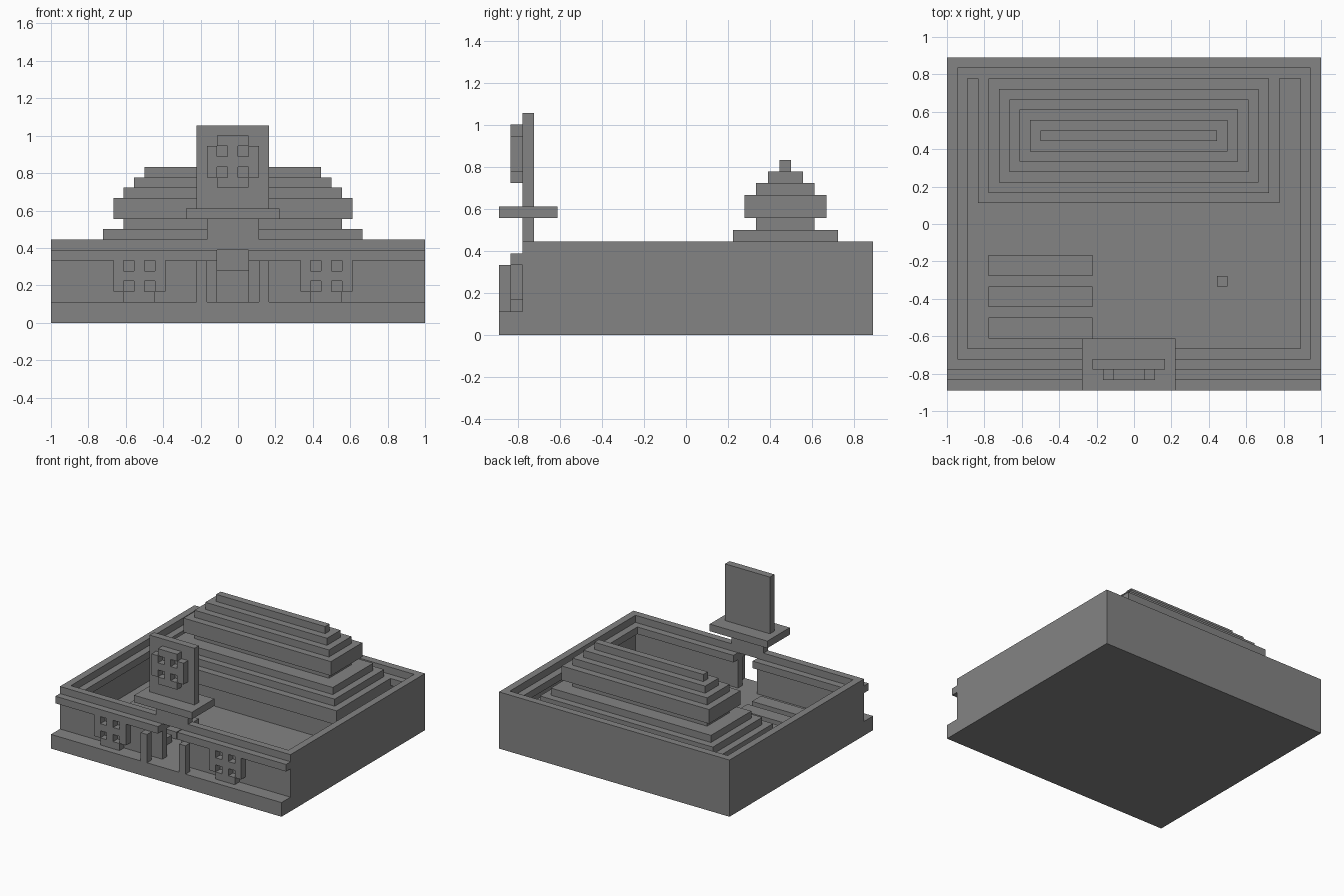
import bpy
import bmesh
from mathutils import Vector

cube = bpy.data.objects.get("Cube")
if cube:
    bpy.data.objects.remove(cube, do_unlink=True)

U = 1 / 18  # one block

stone = bpy.data.materials.new("stone_grey")
GREY = (0.23, 0.23, 0.23, 1)
stone.use_nodes = True
stone.diffuse_color = GREY
stone.node_tree.nodes["Principled BSDF"].inputs["Base Color"].default_value = GREY


def part(name, *boxes):
    """One object from boxes given as (x0, x1, y0, y1, z0, z1) in blocks."""
    bm = bmesh.new()
    for x0, x1, y0, y1, z0, z1 in boxes:
        verts = bmesh.ops.create_cube(bm, size=1)["verts"]
        size = Vector((x1 - x0, y1 - y0, z1 - z0))
        mid = Vector((x0 + x1, y0 + y1, z0 + z1)) / 2
        for v in verts:
            v.co = (v.co * size + mid) * U
    mesh = bpy.data.meshes.new(name)
    bm.to_mesh(mesh)
    bm.free()
    mesh.materials.append(stone)
    obj = bpy.data.objects.new(name, mesh)
    bpy.context.collection.objects.link(obj)


def lattice(name, x, z):
    """Round lattice with four square openings."""
    bars = []
    for i, inset in ((0, 1), (2, 0), (4, 1)):
        bars.append((x + inset, x + 5 - inset, -15, -14, z + i, z + i + 1))
        bars.append((x + i, x + i + 1, -15, -14, z + inset, z + 5 - inset))
    part(name, *bars)


# Ground slab and enclosing walls
part("base", (-18, 18, -16, 16, 0, 2))
part("back_wall", (-18, 18, 15, 16, 2, 8))
part("right_wall", (-18, -17, -14, 15, 2, 8))
part("left_wall", (17, 18, -14, 15, 2, 8))
part("front_wall", (-17, -2, -14, -13, 2, 8), (1, 17, -14, -13, 2, 8),
     (-2, 1, -14, -13, 7, 8))

# Cornices outside and inside the walls
part("front_cornice", (-18, -2, -15, -14, 6, 7), (1, 18, -15, -14, 6, 7))
part("inner_cornice", (-17, -2, -13, -12, 6, 7), (1, 17, -13, -12, 6, 7),
     (-17, -16, -12, 15, 6, 7), (16, 17, -12, 15, 6, 7), (-16, 16, 14, 15, 6, 7))

# Gate posts and windows
for name, x in (("right_gate_post", -4), ("left_gate_post", 2)):
    part(name, (x, x + 1, -16, -15, 2, 6))
lattice("right_window", -12, 2)
lattice("left_window", 6, 2)

# Tower over the gate
part("tower_stem", (-3, 2, -14, -13, 8, 10))
part("tower_platform", (-5, 4, -16, -11, 10, 11))
part("tower_board", (-4, 3, -14, -13, 11, 19))
lattice("tower_lattice", -3, 13)

# Stepped hall: inset from the widest roof, bottom and top of each tier
tiers = (("hall_wall", 1, 2, 5), ("lower_roof", 0, 5, 7),
         ("lower_roof_step", 1, 7, 8), ("lower_roof_top", 2, 8, 9),
         ("upper_wall", 4, 9, 10), ("upper_roof", 3, 10, 12),
         ("upper_roof_step", 4, 12, 13), ("upper_roof_top", 5, 13, 14),
         ("ridge", 6, 14, 15))
for name, i, z0, z1 in tiers:
    part(name, (i - 15, 14 - i, 2 + i, 15 - i, z0, z1))

# Courtyard beds and a small post
for n in range(3):
    y = -11 + 3 * n
    part("garden_bed", (-14, -4, y, y + 2, 2, 3))
part("courtyard_post", (8, 9, -6, -5, 2, 3))
